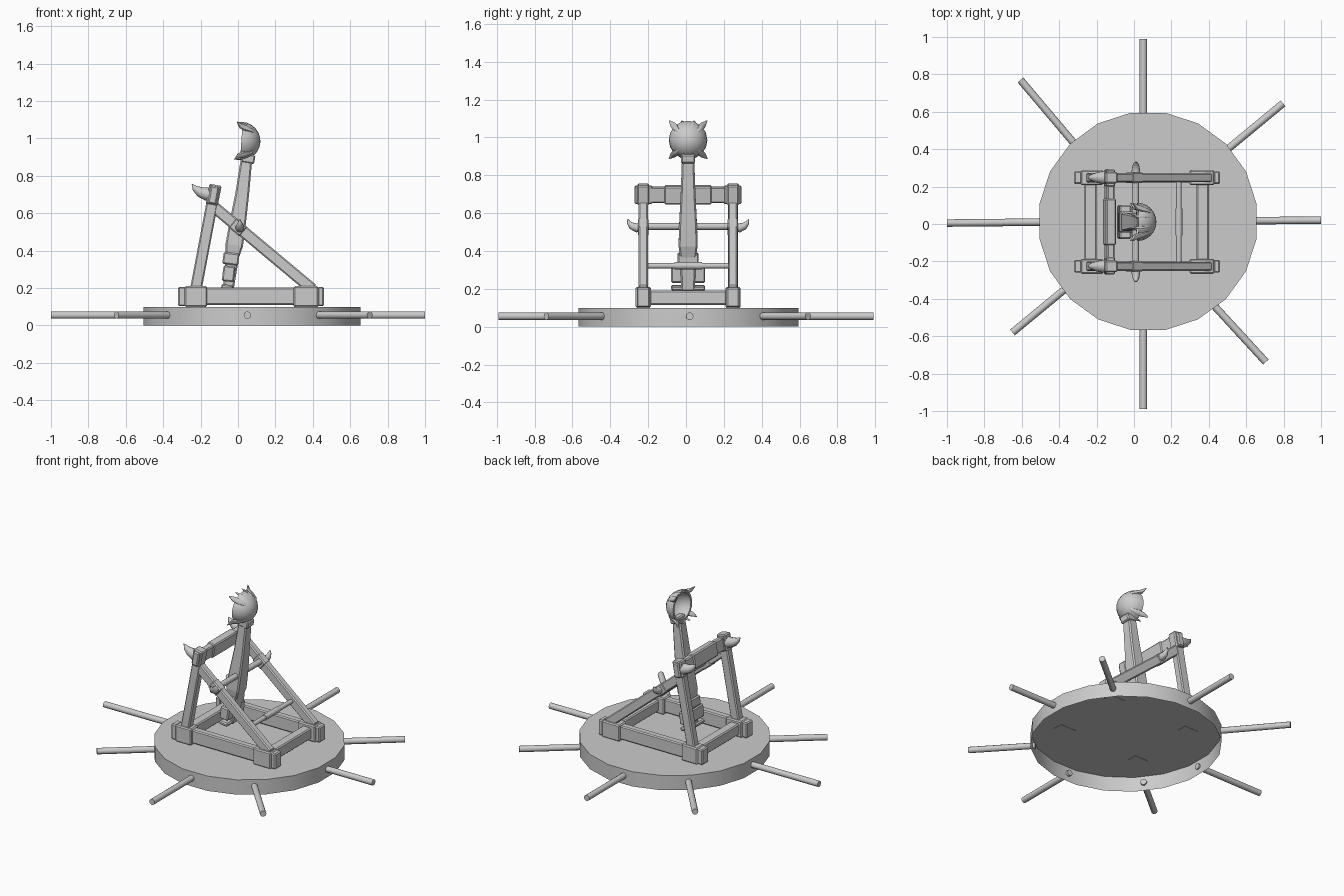
import bpy, bmesh
from math import pi, sin, cos, radians, sqrt
from mathutils import Vector, Matrix

if "Cube" in bpy.data.objects:
    bpy.data.objects.remove(bpy.data.objects["Cube"])

YC = 0.011            # centre line of the machine
SIDES = (-1, 1)
HALF = 0.237          # half spacing of the side frames


def finish(name, bm, bevel=0.0, smooth=False):
    me = bpy.data.meshes.new(name)
    bm.to_mesh(me)
    bm.free()
    ob = bpy.data.objects.new(name, me)
    bpy.context.collection.objects.link(ob)
    if bevel:
        m = ob.modifiers.new("bevel", 'BEVEL')
        m.width = bevel
        m.segments = 1
    if smooth:
        bpy.ops.object.select_all(action='DESELECT')
        ob.select_set(True)
        bpy.context.view_layer.objects.active = ob
        bpy.ops.object.shade_smooth_by_angle(angle=radians(40))
    return ob


def loft(name, pts, radii, n=10, ref=(0, 1, 0), bevel=0.0, smooth=True):
    """Sweep an n-gon along pts; radii are numbers or (along ref, across)."""
    bm = bmesh.new()
    pts = [Vector(p) for p in pts]
    k = sqrt(2) if n == 4 else 1
    rings = []
    for i, (p, r) in enumerate(zip(pts, radii)):
        t = (pts[min(i + 1, len(pts) - 1)] - pts[max(i - 1, 0)]).normalized()
        v = t.cross(Vector(ref)).normalized()
        u = v.cross(t)
        ru, rv = r if isinstance(r, tuple) else (r, r)
        ring = []
        for j in range(n):
            a = 2 * pi * (j + 0.5) / n
            ring.append(bm.verts.new(p + k * (u * ru * cos(a) + v * rv * sin(a))))
        rings.append(ring)
    for a, b in zip(rings, rings[1:]):
        for j in range(n):
            bm.faces.new((a[j], a[(j + 1) % n], b[(j + 1) % n], b[j]))
    bm.faces.new(rings[0])
    bm.faces.new(rings[-1])
    bmesh.ops.recalc_face_normals(bm, faces=bm.faces)
    return finish(name, bm, bevel, smooth)


def beam(name, p0, p1, wy, wp, bevel=0.007, ref=(0, 1, 0)):
    return loft(name, [p0, p1], [(wy / 2, wp / 2)] * 2, 4, ref, bevel, False)


def box(name, x0, x1, y0, y1, z0, z1, bevel=0.007):
    bm = bmesh.new()
    bmesh.ops.create_cube(bm, size=1)
    bmesh.ops.transform(bm, verts=bm.verts, matrix=Matrix.Translation(
        ((x0 + x1) / 2, (y0 + y1) / 2, (z0 + z1) / 2)) @ Matrix.Diagonal((x1 - x0, y1 - y0, z1 - z0, 1)))
    return finish(name, bm, bevel)


# turntable: a shell, open underneath
bm = bmesh.new()
bmesh.ops.create_cone(bm, cap_ends=True, segments=20, radius1=0.588, radius2=0.588, depth=0.1,
                      matrix=Matrix.Translation((0.075, 0.014, 0.05)) @ Matrix.Rotation(radians(9), 4, 'Z'))
bmesh.ops.delete(bm, geom=[f for f in bm.faces if f.normal.z < -.5], context='FACES_ONLY')
finish("turntable", bm, smooth=True)

# push bars, just piercing the turntable wall
for (x0, y0), (x1, y1) in [((.05, .575), (.05, .99)), ((.05, -.55), (.05, -.99)),
                           ((-.495, .01), (-1, .005)), ((.64, .018), (1, .02)),
                           ((.485, .387), (.797, .645)), ((-.315, .425), (-.607, .77)),
                           ((-.365, -.345), (-.65, -.58)), ((.425, -.433), (.705, -.738))]:
    loft("push_bar", [(x0, y0, .055), (x1, y1, .055)], [.02, .02], 10, (0, 0, 1))

# base frame cross beams
box("front_cross_beam", -.265, -.2, YC - HALF, YC + HALF, .115, .19)
box("rear_cross_beam", .335, .40, YC - HALF, YC + HALF, .115, .19)

for s in SIDES:
    y = YC + s * HALF
    # base side beam with corner blocks and end caps
    box("side_beam", -.315, .45, y - .025, y + .025, .11, .202)
    for x0, x1, e0, e1 in [(-.285, -.165, -.32, -.28), (.297, .43, .425, .46)]:
        box("corner_block", x0, x1, y - .04, y + .04, .099, .21)
        box("end_cap", e0, e1, y - .034, y + .034, .103, .207)
    # leaning upright with top collar
    beam("upright", (-.228, y, .18), (-.122, y, .74), .052, .062)
    beam("upright_collar", (-.141, y, .645), (-.12, y, .752), .062, .066)
    # diagonal brace and axle bracket
    beam("diagonal_brace", (-.13, y, .635), (.40, y, .192), .048, .062)
    beam("axle_bracket", (-.03, y, .55), (.03, y, .5), .056, .066)
    # upper horn
    loft("upper_horn", [(-.12, y, .695), (-.165, y, .702), (-.205, y, .715), (-.232, y, .735), (-.246, y, .755)],
         [.034, .036, .027, .015, .002], 10)
    # curved horn on the axle end
    loft("axle_horn", [(.01, y, .525), (.01, y + s * .035, .522), (.01, y + s * .06, .532), (.01, y + s * .076, .55),
                       (.01, y + s * .082, .568)], [.022, .024, .019, .011, .002], 10, (1, 0, 0))
    # thicker end of the stop beam
    beam("stop_beam_end", (-.131, y - s * .05, .697), (-.131, y + s * .045, .697), .045, .095, ref=(1, 0, -.18))

# stop beam and its padding
beam("stop_beam", (-.131, YC - HALF, .697), (-.131, YC + HALF, .697), .042, .086, ref=(1, 0, -.18))
beam("stop_pad", (-.131, YC - .125, .697), (-.131, YC + .125, .697), .055, .096, ref=(1, 0, -.18))

# axle and winding rod
loft("axle", [(.008, YC - HALF, .53), (.008, YC + HALF, .53)], [.019, .019], 10, (1, 0, 0))
loft("winding_rod", [(.24, YC - HALF, .322), (.24, YC + HALF, .322)], [.015, .015], 10, (1, 0, 0))
loft("rod_winding", [(.24, YC - .073, .322), (.24, YC + .073, .322)], [.019, .019], 10, (1, 0, 0))

# throwing arm
loft("throwing_arm", [(-.052, YC, .19), (-.03, YC, .37), (-.02, YC, .43), (-.006, YC, .52), (.022, YC, .70), (.047, YC, .90)],
     [(.036, .028), (.042, .036), (.05, .047), (.048, .045), (.039, .037), (.032, .03)], 4, bevel=.008, smooth=False)
# collar and rope wraps on the lower arm
beam("arm_collar", (-.042, YC, .325), (-.034, YC, .388), .112, .085)
beam("rope_wrap", (-.055, YC, .235), (-.045, YC, .318), .18, .064)
beam("lower_rope_wrap", (-.059, YC, .193), (-.056, YC, .218), .18, .064)
# neck under the bowl
beam("bowl_neck", (.05, YC, .868), (.058, YC, .915), .075, .072)

# bowl: lathed hollow half sphere opening towards -x
C = Vector((.018, YC, .986))
TILT = Matrix.Rotation(radians(4), 3, 'Y')


def around(d, r, a):
    return C + TILT @ Vector((-d, r * cos(a), r * sin(a)))


prof = [(-R * cos(t), R * sin(t)) for R, angs in ((.102, range(0, 91, 15)), (.088, range(90, -1, -15)))
        for t in map(radians, angs)]
bm = bmesh.new()
N = 16
rings = [[bm.verts.new(around(d, r, 2 * pi * j / N)) for j in range(N)] for d, r in prof]
for a, b in zip(rings, rings[1:]):
    for j in range(N):
        bm.faces.new((a[j], a[(j + 1) % N], b[(j + 1) % N], b[j]))
bmesh.ops.remove_doubles(bm, verts=bm.verts, dist=1e-4)
bmesh.ops.recalc_face_normals(bm, faces=bm.faces)
finish("bowl", bm, smooth=True)

# four broad claws gripping the bowl, and small ones between
for deg, k, tip in [(45, 1, .142), (135, 1, .142), (225, 1, .142), (315, 1, .142),
                    (72, .45, .106), (108, .45, .106), (252, .45, .106), (288, .45, .106)]:
    a = radians(deg)
    path = [(-.08, .055), (-.055, .083), (-.02, .099), (.008, .099 + .3 * (tip - .1)), (.03, tip)]
    loft("claw", [around(d, r, a) for d, r in path],
         [(w * k, w * k * 1.4) for w in (.003, .009, .013, .012, .002)], 8, (0, cos(a), sin(a)))
